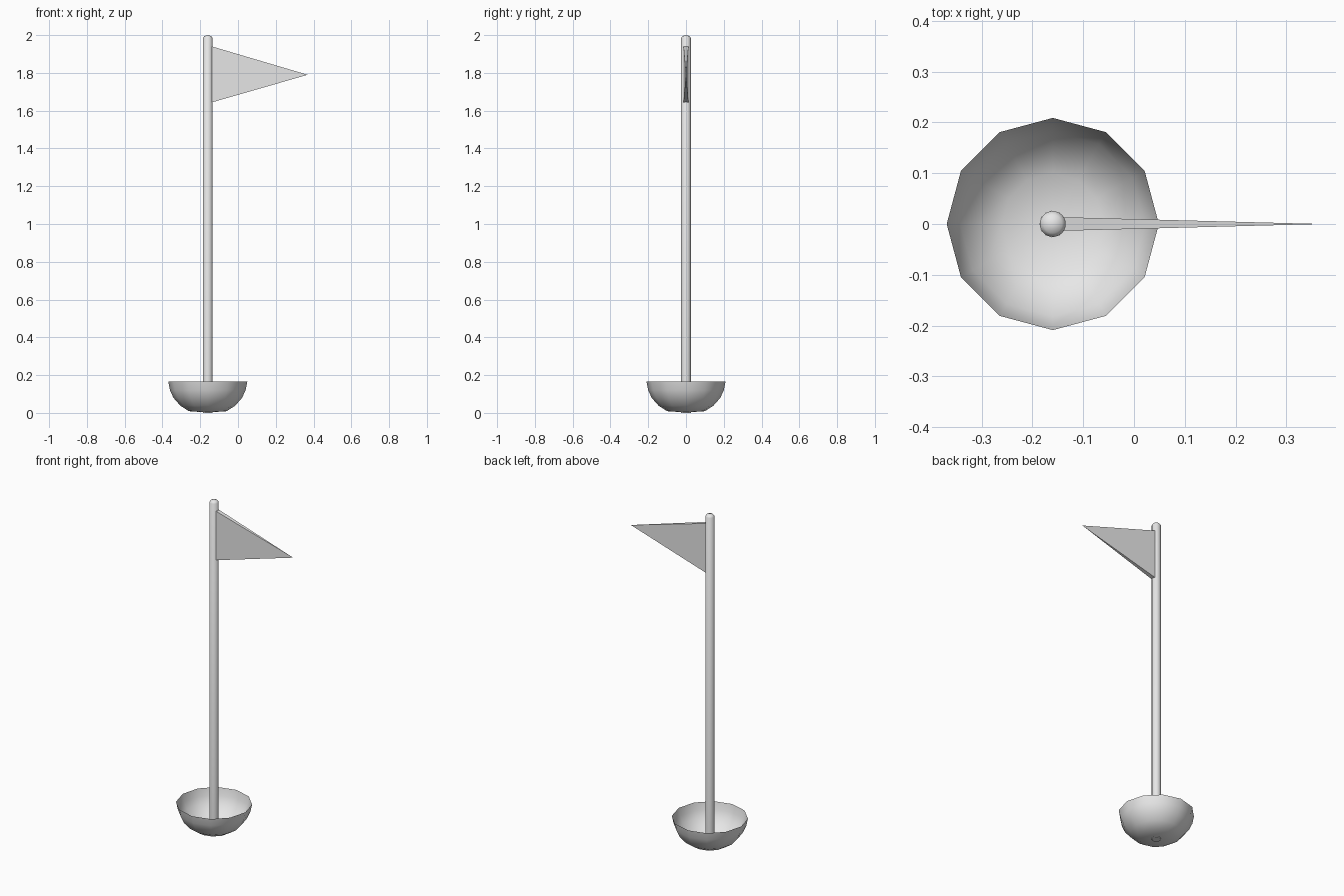
import bpy, bmesh, math

if "Cube" in bpy.data.objects:
    bpy.data.objects.remove(bpy.data.objects["Cube"])

CX = -0.16  # pole axis

grey = bpy.data.materials.new("plain_grey")
grey.diffuse_color = (0.8, 0.8, 0.8, 1)
grey.use_nodes = True
grey.node_tree.nodes["Principled BSDF"].inputs["Base Color"].default_value = grey.diffuse_color


def finish(name, bm, angle=None):
    bmesh.ops.recalc_face_normals(bm, faces=bm.faces)
    me = bpy.data.meshes.new(name)
    bm.to_mesh(me)
    bm.free()
    me.materials.append(grey)
    ob = bpy.data.objects.new(name, me)
    bpy.context.collection.objects.link(ob)
    if angle:
        bpy.ops.object.select_all(action='DESELECT')
        ob.select_set(True)
        bpy.context.view_layer.objects.active = ob
        bpy.ops.object.shade_smooth_by_angle(angle=math.radians(angle))
    return ob


def lathe(name, profile, sides, angle):
    """Turn an (r, z) profile around the pole axis; r = 0 makes a pole point."""
    bm = bmesh.new()
    rings = []
    for r, z in profile:
        n = sides if r else 1
        rings.append([bm.verts.new((CX + r * math.cos(2 * math.pi * i / sides),
                                    r * math.sin(2 * math.pi * i / sides), z))
                      for i in range(n)])
    for a, b in zip(rings, rings[1:]):
        for i in range(sides):
            j = (i + 1) % sides
            quad = [a[i % len(a)], a[j % len(a)], b[j % len(b)], b[i % len(b)]]
            bm.faces.new(list(dict.fromkeys(quad)))
    return finish(name, bm, angle)


# open bowl with a hole for the pole
lathe("base_bowl", [(0.026, 0.004), (0.1, 0.009), (0.145, 0.038), (0.182, 0.08),
                    (0.2, 0.12), (0.209, 0.165)], 12, 50)

# pole with a shallow domed cap
lathe("pole", [(0, 0), (0.0255, 0), (0.0255, 1.985), (0.018, 1.995), (0, 2.0)], 24, 40)

# pennant, a wedge that thins to a point
bm = bmesh.new()
tip = bm.verts.new((0.369, 0, 1.79))
root = [bm.verts.new((-0.145, y, z)) for y, z in
        ((-0.0135, 1.642), (0.0135, 1.642), (0.0135, 1.942), (-0.0135, 1.942))]
for i in range(4):
    bm.faces.new((root[i], root[(i + 1) % 4], tip))
bm.faces.new(root)
finish("flag", bm)
